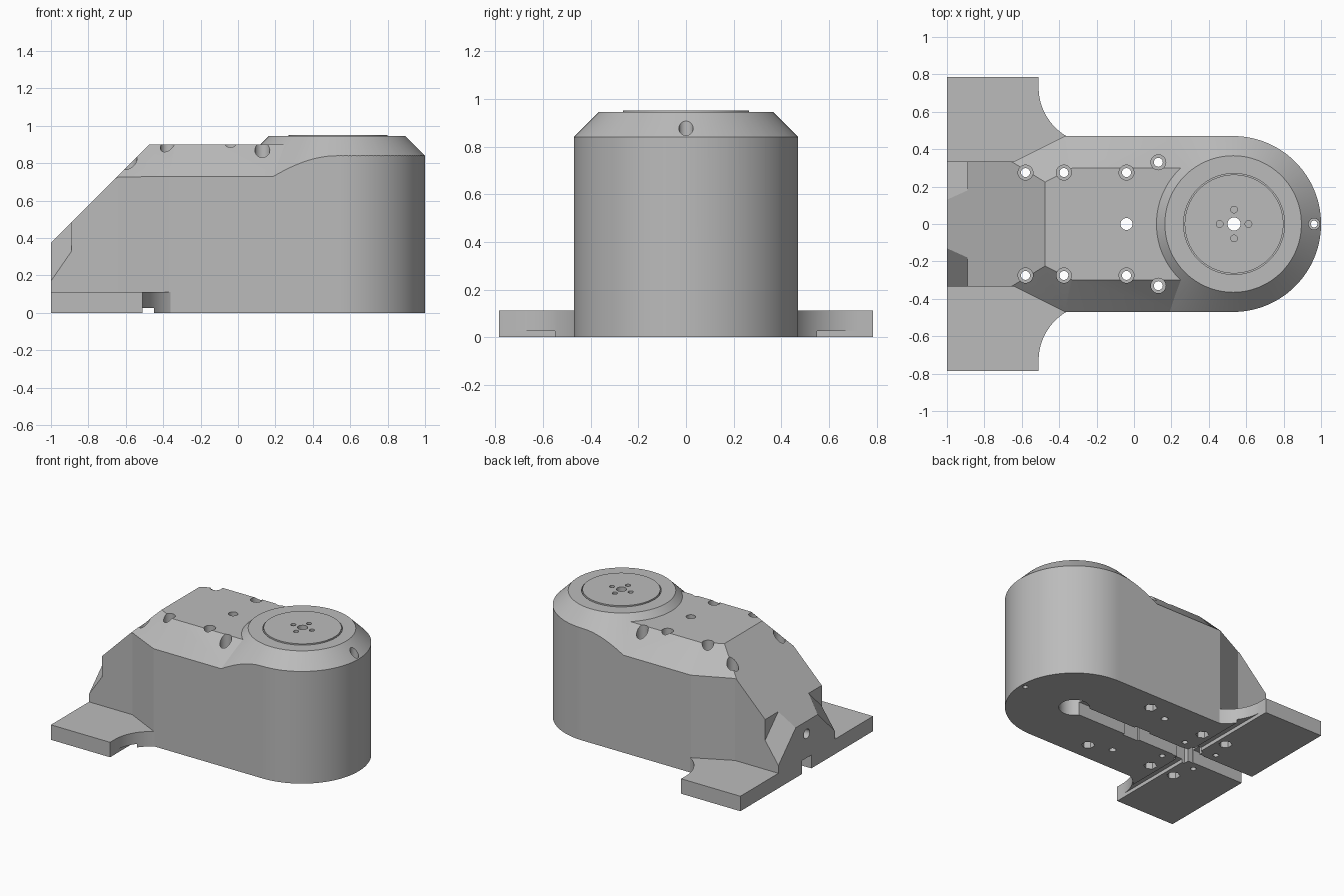
import bpy, bmesh, math
from mathutils import Vector, Matrix

cube = bpy.data.objects.get("Cube")
if cube:
    bpy.data.objects.remove(cube, do_unlink=True)

grey = bpy.data.materials.new("machine_grey")
grey.use_nodes = True
GREY = (0.5, 0.5, 0.5, 1)
grey.diffuse_color = GREY
grey.node_tree.nodes["Principled BSDF"].inputs["Base Color"].default_value = GREY


def finish(bm, name):
    bmesh.ops.recalc_face_normals(bm, faces=bm.faces[:])
    mesh = bpy.data.meshes.new(name)
    bm.to_mesh(mesh)
    bm.free()
    obj = bpy.data.objects.new(name, mesh)
    bpy.context.collection.objects.link(obj)
    mesh.materials.append(grey)
    return obj


def prism(name, points, z0, z1):
    bm = bmesh.new()
    face = bm.faces.new([bm.verts.new((x, y, z0)) for x, y in points])
    new = bmesh.ops.extrude_face_region(bm, geom=[face])["geom"]
    bmesh.ops.translate(bm, vec=(0, 0, z1 - z0),
                        verts=[v for v in new if isinstance(v, bmesh.types.BMVert)])
    return finish(bm, name)


def box(name, x0, x1, y0, y1, z0, z1):
    return prism(name, [(x0, y0), (x1, y0), (x1, y1), (x0, y1)], z0, z1)


def drum(name, x, y, z0, z1, r0, r1=None, sides=32):
    bm = bmesh.new()
    bmesh.ops.create_cone(bm, cap_ends=True, segments=sides, radius1=r0,
                          radius2=r0 if r1 is None else r1, depth=z1 - z0,
                          matrix=Matrix.Translation((x, y, (z0 + z1) / 2)))
    return finish(bm, name)


def combine(obj, tool, operation="DIFFERENCE"):
    mod = obj.modifiers.new("combine", "BOOLEAN")
    mod.object, mod.operation, mod.solver = tool, operation, "EXACT"
    graph = bpy.context.evaluated_depsgraph_get()
    obj.data = bpy.data.meshes.new_from_object(obj.evaluated_get(graph))
    obj.modifiers.clear()
    bpy.data.objects.remove(tool, do_unlink=True)


def slice_off(obj, point, normal):
    bm = bmesh.new()
    bm.from_mesh(obj.data)
    bmesh.ops.bisect_plane(bm, geom=bm.verts[:] + bm.edges[:] + bm.faces[:],
                           plane_co=point, plane_no=normal, clear_outer=True)
    bmesh.ops.holes_fill(bm, edges=[e for e in bm.edges if e.is_boundary])
    bmesh.ops.recalc_face_normals(bm, faces=bm.faces[:])
    bm.to_mesh(obj.data)
    bm.free()


def mirrored(half):
    return half + [(x, -y) for x, y in reversed(half)]


CX, R = 0.53, 0.47   # turret axis and body half width

# Body plan: narrow tail, flared shoulders, round nose
nose = [(CX + R * math.cos(a), R * math.sin(a))
        for a in (math.pi / 2 - math.pi * i / 96 for i in range(48))]
body = prism("housing", mirrored([(-1.1, 0.335), (-0.64, 0.335), (-0.37, R)] + nose
                                 + [(CX + R, 0.008)]), -0.1, 1.1)

# Roof envelope: flat top with chamfers and a sloping tail, plus the turret cone
roof = box("roof", -1.3, 0.3, -0.8, 0.8, -0.2, 0.9)
slice_off(roof, (-0.64, 0, 0.735), (-1, 0, 1))
for s in (1, -1):
    slice_off(roof, (0, s * R, 0.73), (0, s, 1))
    slice_off(roof, (-0.37, s * R, 0.73), Vector((-0.46, s * 0.888, 1)))
combine(roof, drum("cone", CX, 0, -0.2, 0.945, 1.51, 0.365, 128), "UNION")
combine(body, roof, "INTERSECT")

# Tail corner notches
for s in (1, -1):
    notch = box("notch", -1.2, -0.89, *sorted((s * 0.05, s * 0.6)), -0.2, 1)
    slice_off(notch, (-1, s * 0.135, 0.37), Vector((1.45, -s, -1)))
    combine(body, notch)

# Foot plate with concave flanks
flank = [(-0.208 - 0.302 * math.cos(a), 0.73 - 0.302 * math.sin(a))
         for a in (math.radians(62 * i / 20) for i in range(21))]
combine(body, prism("foot", mirrored([(-1.1, 0.785), (-0.51, 0.785)] + flank),
                    -0.1, 0.112), "UNION")
combine(body, box("limits", -1, 1.2, -1, 1, 0, 1.2), "INTERSECT")

# Underside channels and pockets
for b in [(-1.2, CX, -0.055, 0.055, 0.1), (-0.51, -0.45, -1, 1, 0.027),
          (-0.09, 0.04, -0.07, 0.07, 0.15), (-0.57, -0.39, -0.06, 0.06, 0.15),
          (-0.53, -0.43, -0.1, 0.1, 0.16)]:
    combine(body, box("channel", *b[:4], -0.1, b[4]))
combine(body, drum("axle_bore", CX, 0, -0.1, 0.35, 0.105))

# Counterbored screw holes, some with hexagonal nut pockets
for x, y, floor, nut in [(-0.58, 0.275, 0.68, True), (-0.375, 0.275, 0.8, True),
                         (-0.04, 0.275, 0.8, False), (0.13, 0.33, 0.76, True)]:
    for s in (1, -1):
        combine(body, drum("screw", x, s * y, -0.1, 1.2, 0.024, sides=24))
        combine(body, drum("counterbore", x, s * y, floor, 1.2, 0.04))
        if nut:
            combine(body, drum("nut", x, s * y, -0.1, 0.08, 0.046, sides=6))
combine(body, drum("nose_screw", 0.963, 0, -0.1, 1.2, 0.018, sides=24))
combine(body, drum("nose_counterbore", 0.963, 0, 0.76, 1.2, 0.03))
combine(body, drum("cable_hole", -0.04, 0, -0.1, 1.2, 0.032))
for x in (-0.35, -0.625):
    for y in (0.12, -0.12):
        combine(body, drum("pilot_hole", x, y, -0.1, 0.1, 0.02, sides=16))

# Cable hole through the tail face
tail_hole = drum("tail_hole", 0, 0, -0.15, 0.15, 0.035)
tail_hole.data.transform(Matrix.Translation((-1, 0, 0.28))
                         @ Matrix.Rotation(math.pi / 2, 4, "Y"))
combine(body, tail_hole)

# Turning disc set in a shallow recess
combine(body, drum("recess", CX + 0.005, 0, 0.915, 1.2, 0.27, sides=96))
disc = drum("turning_disc", CX + 0.005, 0, 0.9, 0.952, 0.264, sides=96)
for obj in (body, disc):
    combine(obj, drum("centre_hole", CX + 0.005, 0, -0.1, 1.2, 0.035))
    for k in range(4):
        a = k * math.pi / 2
        combine(obj, drum("disc_hole", CX + 0.005 + 0.077 * math.cos(a),
                          0.077 * math.sin(a), 0.85, 1.2, 0.018, sides=20))

# Smooth the round walls, keep the edges crisp
for obj in (body, disc):
    bpy.ops.object.select_all(action="DESELECT")
    obj.select_set(True)
    bpy.context.view_layer.objects.active = obj
    bpy.ops.object.shade_smooth_by_angle(angle=math.radians(22))
